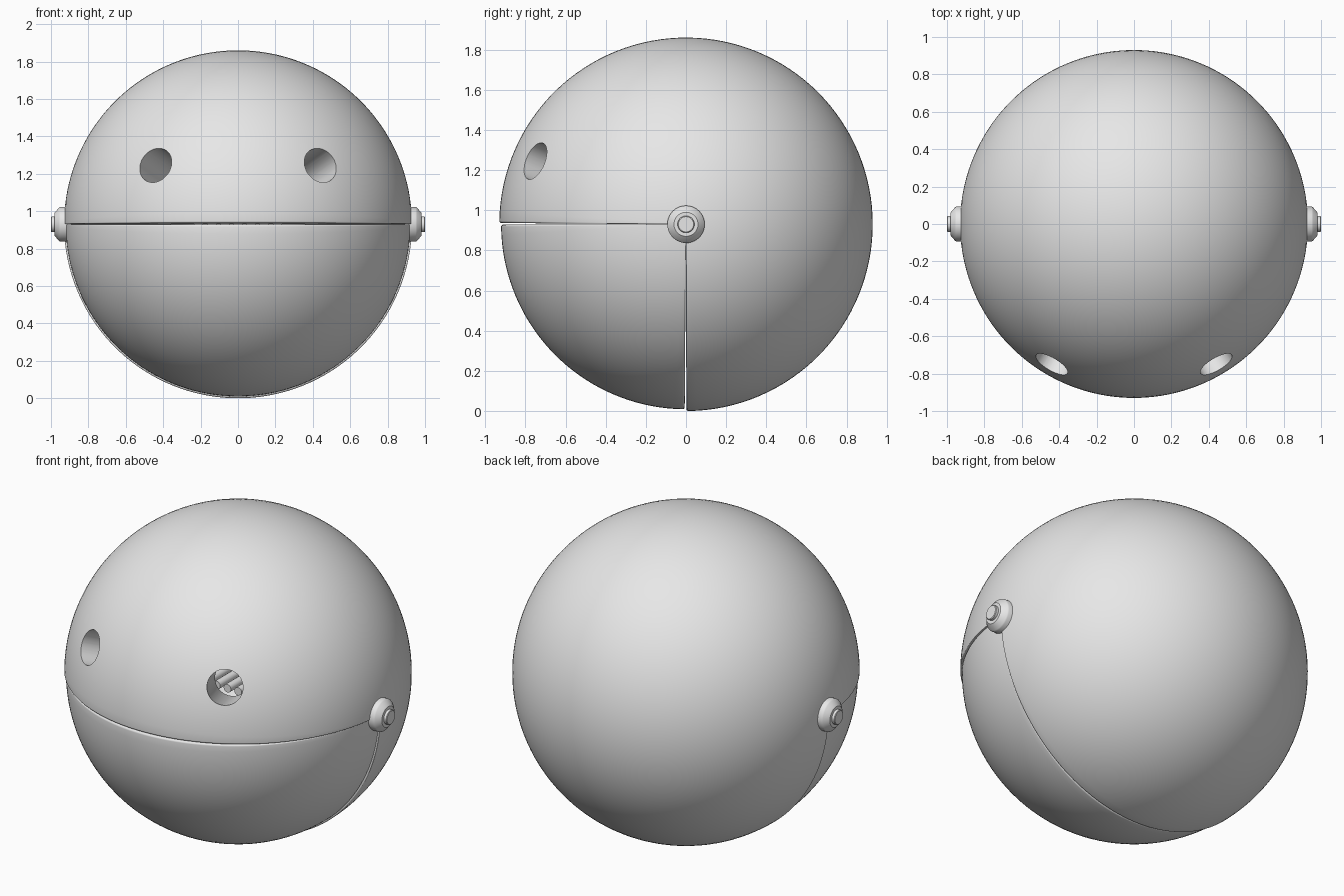
import bpy, bmesh, math
from mathutils import Vector

if "Cube" in bpy.data.objects:
    bpy.data.objects.remove(bpy.data.objects["Cube"], do_unlink=True)

R = 0.93                       # ball radius, also the height of its centre
CENTRE = Vector((0, 0, R))
CAVITY = 0.36                  # radius of the hollow core
ROUND = 0.012                  # edge rounding, in radians of the ball

grey = bpy.data.materials.new("light_grey")
grey.use_nodes = True
grey.diffuse_color = (0.8, 0.8, 0.8, 1)
grey.node_tree.nodes["Principled BSDF"].inputs["Base Color"].default_value = (0.8, 0.8, 0.8, 1)


def finish(name, bm):
    bmesh.ops.remove_doubles(bm, verts=bm.verts, dist=1e-5)
    bmesh.ops.recalc_face_normals(bm, faces=bm.faces)
    mesh = bpy.data.meshes.new(name)
    bm.to_mesh(mesh)
    bm.free()
    mesh.materials.append(grey)
    obj = bpy.data.objects.new(name, mesh)
    bpy.context.collection.objects.link(obj)
    return obj


def select(obj):
    bpy.ops.object.select_all(action='DESELECT')
    obj.select_set(True)
    bpy.context.view_layer.objects.active = obj


def smooth(obj):
    select(obj)
    bpy.ops.object.shade_smooth_by_angle(angle=math.radians(30))


def wedge(name, radius, start, end, steps, rows=80):
    """Thick segment of a ball turning about the x axis, with rounded rims."""
    a, b = math.radians(start), math.radians(end)
    arc = [math.radians(t) for t in range(0, 91, 18)]
    rim = [(ROUND * (1 - math.cos(t)), 1 - ROUND * (1 - math.sin(t))) for t in arc]
    cols = [(a + d, s) for d, s in rim]
    span = b - a - 2 * ROUND
    cols += [(a + ROUND + span * i / steps, 1) for i in range(1, steps)]
    cols += [(b - d, s) for d, s in reversed(rim)]
    bm = bmesh.new()

    def column(r, phi, scale):
        verts = []
        for j in range(rows + 1):
            t = math.pi * j / rows
            w = math.sin(t) if 0 < j < rows else 0
            k = r * (1 + (scale - 1) * w)
            verts.append(bm.verts.new(CENTRE + k * Vector(
                (math.cos(t), -w * math.cos(phi), w * math.sin(phi)))))
        return verts

    outer = [column(radius, p, s) for p, s in cols]
    inner = [column(CAVITY, p, 1) for p, s in cols]
    loop = outer + inner[::-1]
    for c, d in zip(loop, loop[1:] + loop[:1]):
        for j in range(rows):
            bm.faces.new((c[j], c[j + 1], d[j + 1], d[j]))
    return finish(name, bm)


def rod(name, centre, axis, radius, length, sides):
    bm = bmesh.new()
    bmesh.ops.create_cone(bm, cap_ends=True, segments=sides, radius1=radius,
                          radius2=radius, depth=length)
    turn = Vector(axis).to_track_quat('Z', 'Y').to_matrix()
    bmesh.ops.rotate(bm, verts=bm.verts, cent=(0, 0, 0), matrix=turn)
    bmesh.ops.translate(bm, verts=bm.verts, vec=centre)
    return finish(name, bm)


# Upper and back shell, and the hinged front jaw
shell = wedge("upper_shell", R, 0.4, 269.9, 96)
jaw = wedge("jaw", 0.921, 270.4, 359.9, 36)

# Eye sockets bored towards the core
for side in (-1, 1):
    axis = Vector((side * 0.44, -0.75, 0.315)).normalized()
    cutter = rod("eye_cutter", CENTRE + axis * 0.65, axis, 0.097, 0.74, 48)
    cutter.hide_render = True
    mod = shell.modifiers.new("eye_hole", 'BOOLEAN')
    mod.operation = 'DIFFERENCE'
    mod.solver = 'EXACT'
    mod.object = cutter
    select(shell)
    bpy.ops.object.modifier_apply(modifier=mod.name)
    bpy.data.objects.remove(cutter, do_unlink=True)
smooth(shell)
smooth(jaw)

# Hinge caps on both sides, turned from a profile of (x, radius)
profile = [(0.89, 0), (0.89, 0.093), (0.95, 0.093), (0.957, 0.089), (0.982, 0.06),
           (0.982, 0.042), (0.997, 0.042), (1.0, 0.038), (1.0, 0)]
for side, label in ((-1, "right"), (1, "left")):
    bm = bmesh.new()
    verts = [bm.verts.new((side * x, 0, R + r)) for x, r in profile]
    edges = [bm.edges.new(pair) for pair in zip(verts, verts[1:])]
    bmesh.ops.spin(bm, geom=verts + edges, cent=CENTRE, axis=(1, 0, 0),
                   angle=math.tau, steps=40)
    smooth(finish(label + "_hinge_cap", bm))

# Row of bars inside the core, seen through the eyes
for i in range(-3, 4):
    smooth(rod("core_bar", CENTRE + Vector((i * 0.07, 0, 0)), (0, 1, 0), 0.024, 0.4, 16))
